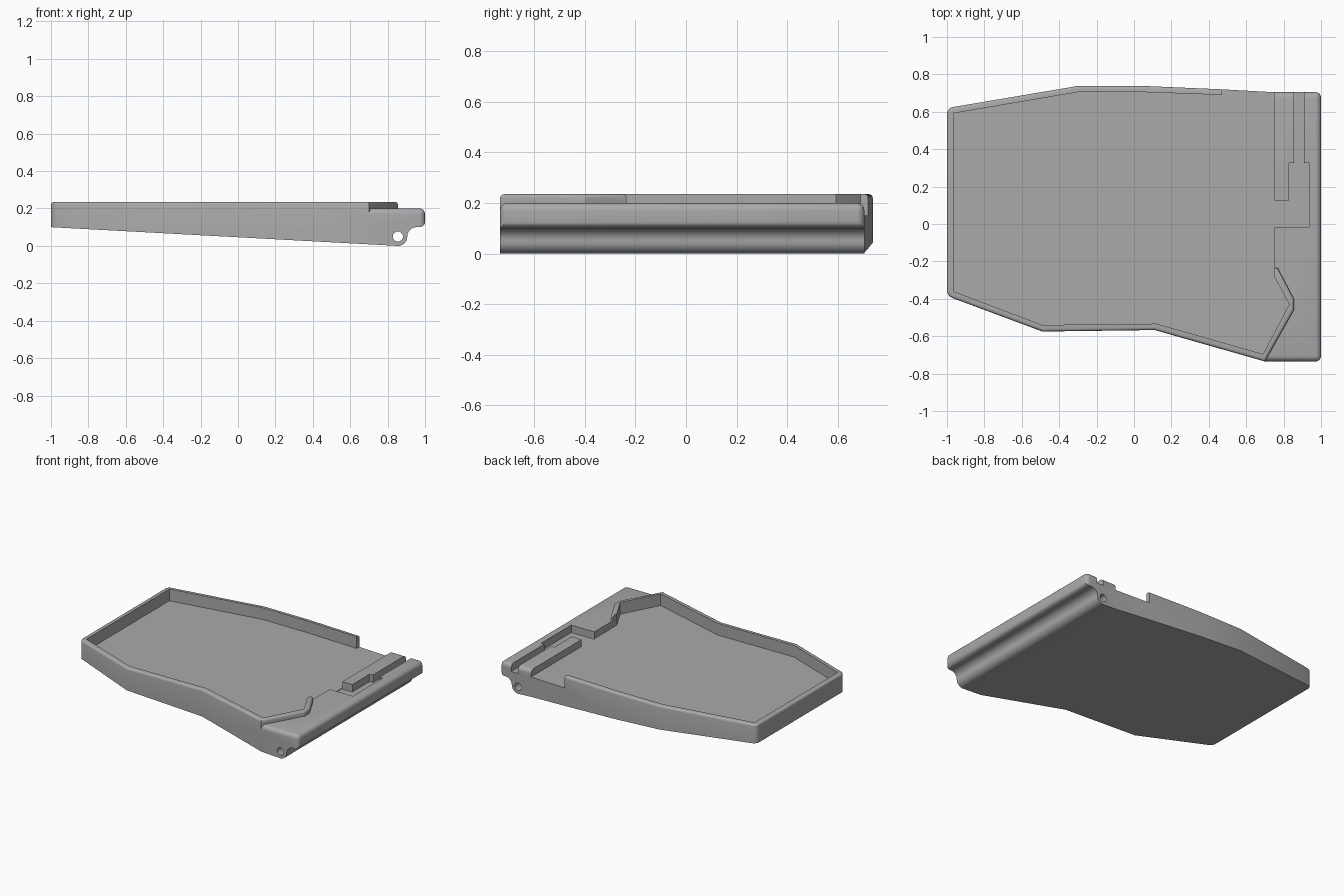
import bpy, bmesh, math
from mathutils import Vector

if "Cube" in bpy.data.objects:
    bpy.data.objects.remove(bpy.data.objects["Cube"])

FLOOR, LEDGE, RIM = 0.15, 0.20, 0.235
FRONT, BACK = -0.735, 0.705

grey = bpy.data.materials.new("plain_grey")
grey.use_nodes = True
grey.diffuse_color = (0.4, 0.4, 0.4, 1)
grey.node_tree.nodes["Principled BSDF"].inputs["Base Color"].default_value = (0.4, 0.4, 0.4, 1)


def underside(x):
    """Height of the sloping underside."""
    return 0.10 * (0.855 - x) / 1.855


def prism(points, direction):
    """Solid made by sweeping a closed outline along a direction."""
    bm = bmesh.new()
    face = bm.faces.new([bm.verts.new(p) for p in points])
    swept = bmesh.ops.extrude_face_region(bm, geom=[face])["geom"]
    bmesh.ops.translate(bm, vec=direction, verts=[v for v in swept if isinstance(v, bmesh.types.BMVert)])
    bmesh.ops.recalc_face_normals(bm, faces=bm.faces)
    return bm


def box(x0, x1, y0, y1, z0, z1):
    return prism([(x0, y0, z0), (x1, y0, z0), (x1, y1, z0), (x0, y1, z0)], Vector((0, 0, z1 - z0)))


def round_edges(bm, rule, radius, segments=5):
    edges = [e for e in bm.edges if rule(*(v.co for v in e.verts))]
    bmesh.ops.bevel(bm, geom=edges, offset=radius, segments=segments, profile=0.5, affect="EDGES")


def make(name, bm):
    mesh = bpy.data.meshes.new(name)
    bm.to_mesh(mesh)
    bm.free()
    mesh.materials.append(grey)
    obj = bpy.data.objects.new(name, mesh)
    bpy.context.collection.objects.link(obj)
    return obj


def combine(target, tool, operation):
    """Apply a boolean and discard the tool."""
    tool.hide_render = True
    mod = target.modifiers.new(operation.lower(), "BOOLEAN")
    mod.operation, mod.solver, mod.object = operation, "EXACT", tool
    bpy.context.view_layer.objects.active = target
    bpy.ops.object.modifier_apply(modifier=mod.name)
    bpy.data.objects.remove(tool)


def arc(cx, cz, radius, start, end, steps=10):
    angles = [math.radians(start + (end - start) * i / steps) for i in range(steps + 1)]
    return [(cx + radius * math.cos(a), cz + radius * math.sin(a)) for a in angles]


# Tray block with the outer outline, sloping underside and softened top edge
outline = [(-1, 0.62), (-1, -0.385), (-0.49, -0.575), (0.11, -0.567), (0.70, FRONT),
           (0.855, -0.46), (0.855, -0.40), (0.768, -0.235), (0.745, -0.235),
           (0.745, BACK), (0.47, 0.72), (0.05, 0.738), (-0.30, 0.738)]
bm = prism([(x, y, 0) for x, y in outline], Vector((0, 0, RIM)))
for v in bm.verts:
    if v.co.z < 0.01:
        v.co.z = underside(v.co.x)
round_edges(bm, lambda a, b: a.x < -0.99 and b.x < -0.99 and abs(a.y - b.y) < 0.01, 0.03)
round_edges(bm, lambda a, b: min(a.z, b.z) > RIM - 0.001, 0.015, 4)
tray = make("tray", bm)

# Side bar with rounded outer edges
bm = box(0.70, 1.0, FRONT, BACK, 0.10, LEDGE)
round_edges(bm, lambda a, b: (min(a.x, b.x) > 0.99)
            or (min(a.z, b.z) > 0.19 and abs(a.y - b.y) < 0.01), 0.03)
combine(tray, make("side_bar", bm), "UNION")

# Hinge barrel beneath the bar, with a cove on its outer side
profile = [(0.70, underside(0.70))] + arc(0.855, 0.05, 0.05, -90, 0)
profile += arc(0.955, 0.05, 0.05, 180, 90)[1:] + [(0.955, 0.13), (0.70, 0.13)]
bm = prism([(x, FRONT, z) for x, z in profile], Vector((0, BACK - FRONT, 0)))
combine(tray, make("hinge_barrel", bm), "UNION")

# Recess inside the rim, open at the back corner
recess = [(-0.965, 0.592), (-0.965, -0.36), (-0.49, -0.54), (0.12, -0.533),
          (0.69, -0.695), (0.83, -0.43), (0.75, -0.28), (0.75, 0.80),
          (0.47, 0.80), (0.47, 0.69), (0.05, 0.705), (-0.30, 0.705)]
bm = prism([(x, y, FLOOR) for x, y in recess], Vector((0, 0, 0.2)))
combine(tray, make("recess_cutter", bm), "DIFFERENCE")

# Stepped cable channel: one outline from the pocket to the back slot
channel = [(0.745, -0.02), (0.935, -0.02), (0.935, 0.325), (0.91, 0.325), (0.91, 0.80),
           (0.855, 0.80), (0.855, 0.325), (0.83, 0.325), (0.83, 0.125), (0.745, 0.125)]
bm = prism([(x, y, FLOOR - 0.004) for x, y in channel], Vector((0, 0, 0.2)))
combine(tray, make("channel_cutter", bm), "DIFFERENCE")

# Pin hole running the full length of the barrel
bm = prism([(x, -1, z) for x, z in arc(0.855, 0.05, 0.027, 0, 360, 24)[:-1]], Vector((0, 2, 0)))
combine(tray, make("pin_cutter", bm), "DIFFERENCE")

# Smooth rounded edges, keep corners crisp
bpy.ops.object.select_all(action="DESELECT")
tray.select_set(True)
bpy.context.view_layer.objects.active = tray
bpy.ops.object.shade_smooth_by_angle(angle=math.radians(25))
